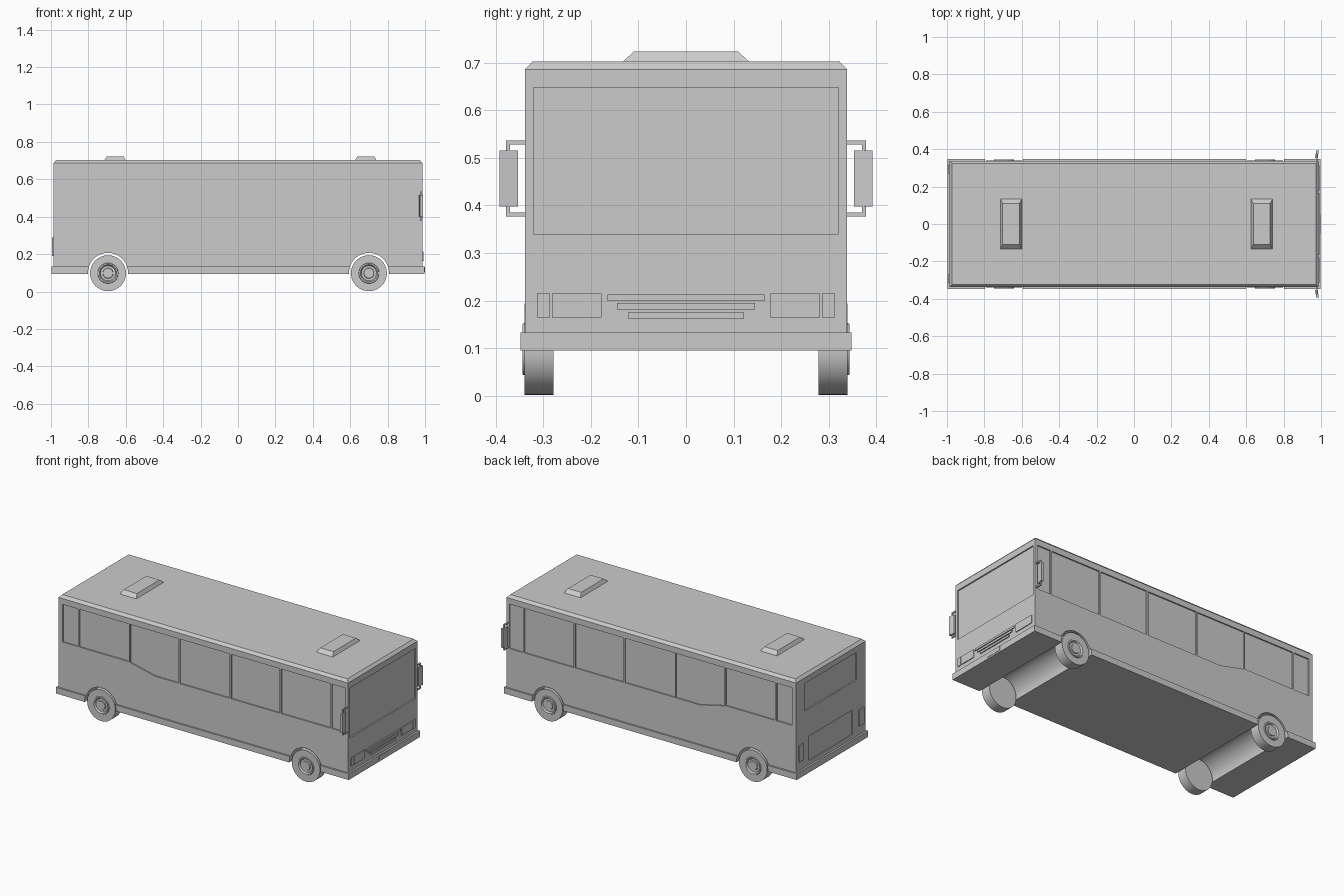
import bpy, bmesh, math
from mathutils import Vector

if "Cube" in bpy.data.objects:
    bpy.data.objects.remove(bpy.data.objects["Cube"])

def finish(name, bm, smooth=False):
    bmesh.ops.recalc_face_normals(bm, faces=bm.faces)
    me = bpy.data.meshes.new(name)
    bm.to_mesh(me)
    bm.free()
    ob = bpy.data.objects.new(name, me)
    bpy.context.collection.objects.link(ob)
    if smooth:
        bpy.ops.object.select_all(action='DESELECT')
        ob.select_set(True)
        bpy.context.view_layer.objects.active = ob
        bpy.ops.object.shade_smooth_by_angle(angle=math.radians(35))
    return ob

def loft(name, rings, smooth=False):
    """Closed solid through a list of vertex rings."""
    bm = bmesh.new()
    rs = [[bm.verts.new(p) for p in r] for r in rings]
    n = len(rs[0])
    for a, b in zip(rs, rs[1:]):
        for i in range(n):
            j = (i + 1) % n
            bm.faces.new((a[i], a[j], b[j], b[i]))
    bm.faces.new(rs[0])
    bm.faces.new(rs[-1])
    return finish(name, bm, smooth)

def rect(cx, hx, hy, z):
    return [(cx - hx, -hy, z), (cx + hx, -hy, z), (cx + hx, hy, z), (cx - hx, hy, z)]

def box(name, x0, x1, y0, y1, z0, z1):
    cx, hx = (x0 + x1) / 2, abs(x1 - x0) / 2
    return loft(name, [[(cx - hx, y0, z), (cx + hx, y0, z), (cx + hx, y1, z), (cx - hx, y1, z)]
                       for z in (z0, z1)])

def lathe_y(name, cx, cz, profile, n=40):
    """Solid of revolution about a y-parallel axis; profile holds (radius, y)."""
    return loft(name, [[(cx + r * math.cos(2 * math.pi * i / n), y, cz + r * math.sin(2 * math.pi * i / n))
                        for i in range(n)] for r, y in profile], True)

W, L = 0.338, 0.987
WHEELS = (-0.695, 0.70)

# Body shell with protruding bumper skirt and chamfered roof
body = loft("bus_body", [rect(0, hx, hy, z) for hx, hy, z in (
    (0.998, 0.348, 0.095), (0.998, 0.348, 0.133), (L, W, 0.133), (L, W, 0.686), (0.972, 0.323, 0.702))])

# Cutters: wheel tunnels, side windows, windscreen, rear window, engine panel
cutters = [lathe_y("tunnel_cutter", x, 0.10, [(0.107, -0.5), (0.107, 0.5)], 48) for x in WHEELS]
top = 0.65
windows = [[(a, b), (c, b), (c, top), (a, top)] for a, c, b in (
    (-0.96, -0.855, 0.418), (-0.845, -0.507, 0.418), (-0.16, 0.18, 0.376),
    (0.19, 0.52, 0.376), (0.53, 0.866, 0.376), (0.876, 0.968, 0.376))]
windows.append([(-0.50, 0.415), (-0.33, 0.376), (-0.168, 0.376), (-0.168, top), (-0.50, top)])
for s in (-1, 1):
    for w in windows:
        cutters.append(loft("window_cutter", [[(x, s * y, z) for x, z in w] for y in (W - 0.008, 0.4)]))
cutters.append(box("windscreen_cutter", L - 0.008, 1.1, -0.32, 0.32, 0.34, 0.648))
cutters.append(box("rear_window_cutter", -1.1, -L + 0.008, -0.25, 0.25, 0.48, 0.65))
cutters.append(box("engine_panel_cutter", -1.1, -L + 0.005, -0.21, 0.21, 0.16, 0.31))
for c in cutters:
    m = body.modifiers.new("cut", 'BOOLEAN')
    m.operation = 'DIFFERENCE'
    m.solver = 'EXACT'
    m.object = c
# Bake the cuts and drop the cutters
bpy.context.view_layer.update()
dg = bpy.context.evaluated_depsgraph_get()
baked = bpy.data.meshes.new_from_object(body.evaluated_get(dg))
body.modifiers.clear()
body.data = baked
for c in cutters:
    bpy.data.objects.remove(c, do_unlink=True)
bpy.ops.object.select_all(action='DESELECT')
body.select_set(True)
bpy.context.view_layer.objects.active = body
bpy.ops.object.shade_smooth_by_angle(angle=math.radians(25))

# Roof hatches
for x in (-0.657, 0.683):
    loft("roof_hatch", [rect(x, 0.058, 0.135, 0.70), rect(x, 0.045, 0.11, 0.723)])

# Wheels with raised rim ring and sunken hub
for x in WHEELS:
    for s in (-1, 1):
        prof = [(0.096, 0.278), (0.096, 0.339), (0.055, 0.339), (0.053, 0.344), (0.046, 0.344),
                (0.040, 0.334), (0.028, 0.334), (0.026, 0.339)]
        lathe_y("wheel", x, 0.098, [(r, s * y) for r, y in prof])

# Grille bars and number plate
for hy, z in ((0.165, 0.206), (0.145, 0.188), (0.122, 0.169)):
    box("grille_bar", L - 0.005, 0.993, -hy, hy, z - 0.0065, z + 0.0065)
box("number_plate", 0.99, 1.0, -0.052, 0.052, 0.105, 0.13)

for s in (-1, 1):
    # Lamps front and rear
    box("headlight", L - 0.005, 0.992, s * 0.178, s * 0.282, 0.165, 0.215)
    box("indicator", L - 0.005, 0.992, s * 0.286, s * 0.313, 0.165, 0.215)
    box("tail_light", -0.995, -L + 0.005, s * 0.27, s * 0.315, 0.19, 0.29)
    # Wing mirrors: slightly toed housing on two bent arms
    loft("mirror", [[(0.968, s * 0.353, z), (0.982, s * 0.353, z), (0.988, s * 0.392, z),
                     (0.974, s * 0.392, z)] for z in (0.398, 0.515)])
    for z, e in ((0.532, 0.51), (0.381, 0.403)):
        box("mirror_arm", 0.974, 0.982, s * 0.33, s * 0.378, z - 0.004, z + 0.004)
        box("mirror_post", 0.974, 0.982, s * 0.370, s * 0.378, min(z, e), max(z, e))
